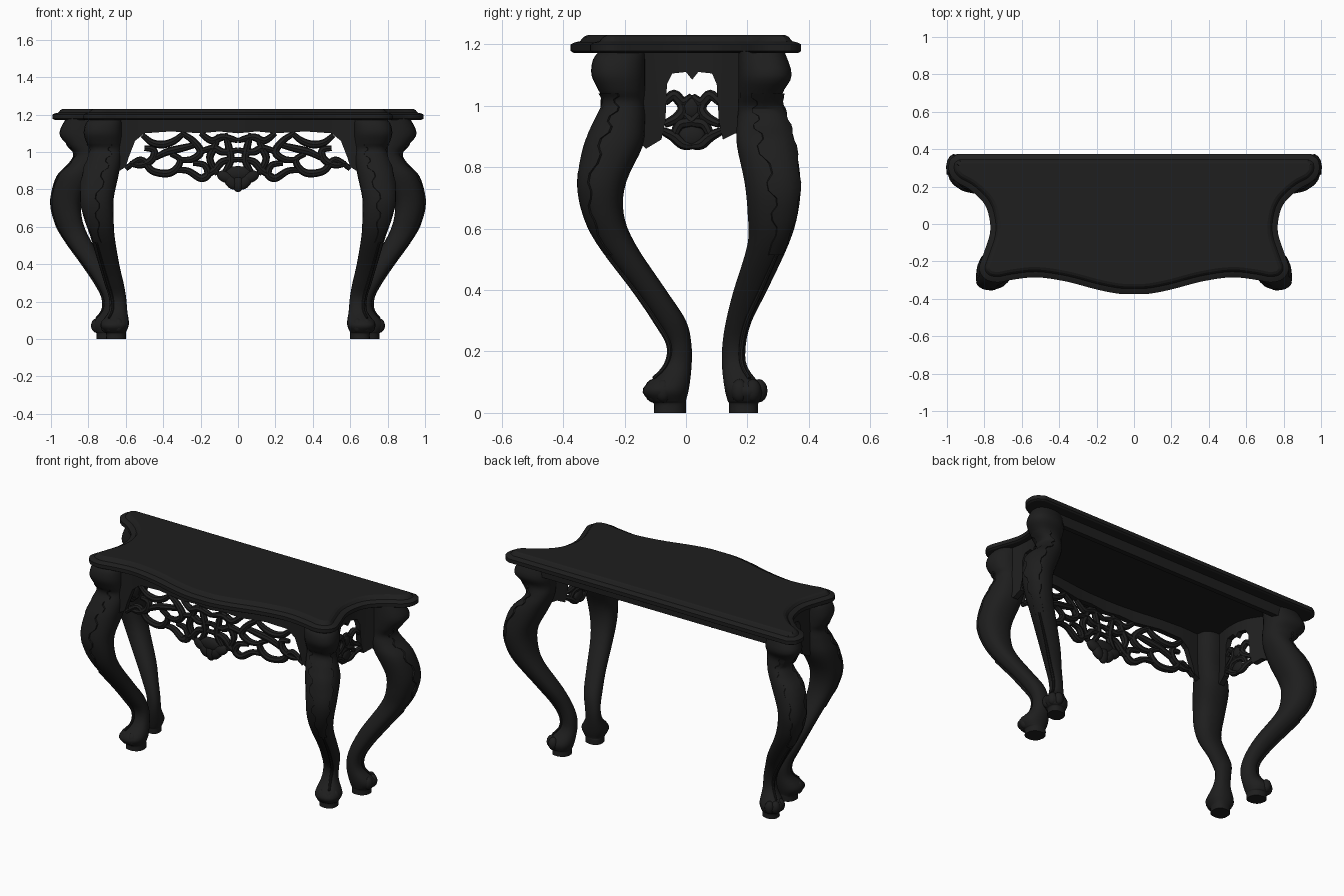
import bpy, bmesh, math
from mathutils import Vector

cube = bpy.data.objects.get("Cube")
if cube:
    bpy.data.objects.remove(cube, do_unlink=True)

ebony = bpy.data.materials.new("black_lacquered_wood")
ebony.use_nodes = True
color = (0.013, 0.013, 0.013, 1)
ebony.diffuse_color = color
ebony.node_tree.nodes["Principled BSDF"].inputs["Base Color"].default_value = color


def smooth_path(pts, steps):
    """Catmull-Rom through points of any dimension."""
    pts = [Vector(p) for p in pts]
    out = []
    for i in range(len(pts) - 1):
        a, b, c, d = pts[max(i - 1, 0)], pts[i], pts[i + 1], pts[min(i + 2, len(pts) - 1)]
        for k in range(steps):
            t = k / steps
            out.append(b + (c - a) * (t / 2) + (a * 2 - b * 5 + c * 4 - d) * (t * t / 2)
                       + (b * 3 - a - c * 3 + d) * (t ** 3 / 2))
    return out + [pts[-1]]


def finish(obj, mirror=False, angle=40):
    bpy.ops.object.select_all(action='DESELECT')
    obj.select_set(True)
    bpy.context.view_layer.objects.active = obj
    if not obj.data.materials:
        obj.data.materials.append(ebony)
    bpy.ops.object.shade_smooth_by_angle(angle=math.radians(angle))
    if mirror:
        obj.modifiers.new("mirror", 'MIRROR').use_mirror_merge = False
    return obj


def loft(name, rows, closed=True, caps=True, mirror=False, angle=40):
    """Skin a list of equal-length point rows."""
    bm = bmesh.new()
    grid = [[bm.verts.new(p) for p in row] for row in rows]
    n = len(grid[0])
    for a, b in zip(grid, grid[1:]):
        for i in range(n if closed else n - 1):
            j = (i + 1) % n
            bm.faces.new((a[i], a[j], b[j], b[i]))
    if caps:
        bm.faces.new(grid[0])
        bm.faces.new(grid[-1])
    bmesh.ops.recalc_face_normals(bm, faces=bm.faces)
    mesh = bpy.data.meshes.new(name)
    bm.to_mesh(mesh)
    bm.free()
    obj = bpy.data.objects.new(name, mesh)
    bpy.context.collection.objects.link(obj)
    return finish(obj, mirror, angle)


def tubes(name, paths, radius):
    """Round carved strands along smooth paths, mirrored left and right."""
    curve = bpy.data.curves.new(name, 'CURVE')
    curve.dimensions = '3D'
    curve.bevel_depth = radius
    curve.bevel_resolution = 2
    curve.use_fill_caps = True
    for path in paths:
        pts = smooth_path(path, 5)
        spline = curve.splines.new('POLY')
        spline.points.add(len(pts) - 1)
        for i, (point, p) in enumerate(zip(spline.points, pts)):
            point.co = (*p, 1)
            point.radius = 0.75 + 0.4 * math.sin(math.pi * i / (len(pts) - 1))
    obj = bpy.data.objects.new(name, curve)
    bpy.context.collection.objects.link(obj)
    bpy.ops.object.select_all(action='DESELECT')
    obj.select_set(True)
    bpy.context.view_layer.objects.active = obj
    bpy.ops.object.convert(target='MESH')
    return finish(bpy.context.view_layer.objects.active, True)


def blob(name, loc, scale, tilt=0, mirror=False):
    bpy.ops.mesh.primitive_uv_sphere_add(segments=14, ring_count=8, location=loc)
    obj = bpy.context.object
    obj.name = name
    obj.scale = scale
    obj.rotation_euler = (0, tilt, 0)
    bpy.ops.object.transform_apply(location=True, rotation=True, scale=True)
    return finish(obj, mirror)


# Tabletop: serpentine outline with a stepped, moulded edge
half = smooth_path([(0, -.375), (.08, -.373), (.2, -.35), (.36, -.308), (.52, -.285), (.65, -.298),
                    (.73, -.312), (.795, -.295), (.828, -.24), (.805, -.16), (.77, -.05), (.775, .04),
                    (.805, .115), (.88, .185), (.95, .225), (.988, .275), (.985, .34), (.94, .375)], 4)
half.append(Vector((0, .375)))
outline = half + [Vector((-p.x, p.y)) for p in reversed(half[1:-1])]


def inset(d, z):
    row = []
    for i, p in enumerate(outline):
        t = (outline[(i + 1) % len(outline)] - p).normalized() + (p - outline[i - 1]).normalized()
        t.normalize()
        row.append((p.x - t.y * d, p.y + t.x * d, z))
    return row


loft("tabletop", [inset(d, z) for d, z in [(.01, 1.172), (0, 1.178), (0, 1.2), (.012, 1.206),
                                           (.03, 1.21), (.042, 1.224), (.055, 1.23)]], angle=18)

# Cabriole legs: rows of height, x range and y range
front_rows = [(1.18, .62, .79, -.28, -.13), (1.15, .62, .815, -.303, -.13), (1.1, .62, .825, -.308, -.13),
              (1.05, .62, .81, -.285, -.13), (1.01, .62, .79, -.268, -.13), (.95, .625, .81, -.295, -.13),
              (.87, .64, .835, -.328, -.14), (.75, .665, .845, -.349, -.195), (.65, .665, .825, -.332, -.203),
              (.55, .66, .79, -.285, -.165), (.4, .635, .745, -.17, -.065), (.3, .612, .715, -.1, 0),
              (.22, .598, .69, -.055, .018), (.15, .592, .69, -.07, .018), (.08, .583, .735, -.14, .01),
              (.04, .598, .715, -.12, 0), (.03, .6, .705, -.105, 0), (0, .6, .705, -.105, 0)]
back_rows = [(1.18, .73, .92, .17, .32), (1.1, .73, .955, .17, .345), (1.04, .73, .915, .17, .315),
             (.99, .735, .875, .17, .32), (.94, .75, .9, .165, .338), (.87, .78, .965, .165, .358),
             (.75, .835, .998, .19, .374), (.65, .835, .985, .2, .365), (.55, .8, .94, .2, .335),
             (.4, .71, .83, .155, .265), (.3, .665, .76, .13, .215), (.22, .642, .72, .118, .195),
             (.15, .638, .725, .117, .2), (.08, .64, .785, .125, .25), (.04, .652, .77, .135, .245),
             (.03, .657, .757, .14, .235), (0, .657, .757, .14, .235)]


def leg_point(row, angle, skew, off=0):
    """Point on an oval section leaning towards the table corner."""
    z, x0, x1, y0, y1 = row
    c, s = math.cos(angle), math.sin(angle + skew)
    px = math.copysign(abs(c) ** .85, c) * ((x1 - x0) / 2 + off)
    py = math.copysign(abs(s) ** .85, s) * ((y1 - y0) / 2 + off)
    return Vector(((x0 + x1) / 2 + px, (y0 + y1) / 2 + py, z))


for side, rows, facing, skew in (("front", front_rows, -1, -.08), ("back", back_rows, .4, .15)):
    dense = smooth_path(rows, 4)
    loft(side + "_legs", [[leg_point(r, math.tau * i / 20, skew) for i in range(20)] for r in dense],
         mirror=True)
    # Jagged acanthus leaf raised on the knee
    knee = [r for r in dense if .5 < r[0] < 1.04]
    leaf = []
    for i, r in enumerate(knee):
        spread = (.95 if i % 4 < 2 else .7) * (1 - .6 * (i / len(knee)) ** 2)
        leaf.append([leg_point(r, facing + spread * k, skew, .006 if abs(k) < 1 else -.004)
                     for k in (-1, -.93, -.5, 0, .5, .93, 1)])
    loft(side + "_knee_leaves", leaf, closed=False, caps=False, mirror=True, angle=30)
    # Thin stem running from the leaf down to the paw
    stem = [leg_point(r, facing, skew, .005) for r in dense if .1 < r[0] < .52]
    tubes(side + "_leg_stems", [stem], .008)
    # Paw toes
    for k in (-1, 0, 1):
        p = leg_point(rows[-1], facing + k * .75, skew, .004)
        blob(side + "_toes", (p.x, p.y, .072), (.028, .028, .038), mirror=True)

# Plan curves that the aprons follow
front_plan = smooth_path([(0, -.258), (.1, -.256), (.2, -.248), (.36, -.228), (.5, -.218), (.66, -.225)], 6)
side_plan = smooth_path([(-.2, .74), (-.05, .715), (.05, .72), (.12, .75), (.22, .82)], 6)


def lookup(plan, u):
    for a, b in zip(plan, plan[1:]):
        if u <= b.x:
            return a.y + (b.y - a.y) * (u - a.x) / (b.x - a.x)
    return plan[-1].y


def on_front(u, z, d=0):
    return Vector((u, lookup(front_plan, abs(u)) + d, z))


def on_side(u, z, d=0):
    return Vector((lookup(side_plan, u) + d, u, z))


def apron(name, place, lower_edge, thick, mirror=False):
    loft(name, [[place(u, 1.178, -thick), place(u, 1.178, thick), place(u, z, thick), place(u, z, -thick)]
                for u, z in lower_edge], mirror=mirror, angle=30)


# Aprons with shaped lower edges
edge = [(0, 1.1), (.1, 1.11), (.2, 1.1), (.36, 1.11), (.5, 1.1), (.55, 1.06), (.585, .97), (.6, .92), (.65, .89)]
apron("front_apron", on_front, [(-u, z) for u, z in edge[:0:-1]] + edge, .016)
apron("side_aprons", on_side, [(-.17, .9), (-.13, .86), (-.08, .89), (-.067, .95), (-.062, 1.07), (-.045, 1.105),
                               (0, 1.11), (.02, 1.085), (.04, 1.11), (.085, 1.105), (.1, 1.07), (.107, .95),
                               (.12, .89), (.16, .91), (.2, .9)], .016, mirror=True)

# Pierced scrollwork under the front apron
scrolls = [[(.51, 1.09), (.46, 1.05), (.4, 1.04), (.34, 1.06), (.29, 1.1)],
           [(.6, .91), (.52, .96), (.46, .9), (.38, .885), (.33, .91), (.31, .96), (.36, .99)],
           [(.58, .94), (.52, .93), (.46, .96), (.45, 1.01), (.5, 1.02)],
           [(.34, .9), (.27, .9), (.2, .86), (.16, .88), (.18, .93), (.24, .94)],
           [(.2, .86), (.13, .9), (.08, .95), (0, .96)],
           [(.3, 1.1), (.24, 1.06), (.2, 1), (.25, .96), (.32, .96)],
           [(.2, 1.1), (.14, 1.06), (.08, 1.08), (0, 1.06)],
           [(.21, 1), (.13, 1.02), (.08, 1), (0, 1.01)],
           [(.22, 1.04), (.3, 1.02), (.38, 1), (.46, .96)],
           [(.11, .88), (.15, .96), (.13, 1.02), (.1, 1.09)],
           [(.07, 1.1), (.05, 1.03), (.04, .95), (.08, .88)]]
tubes("front_scrollwork", [[on_front(u, z) for u, z in s] for s in scrolls], .018)

# Shell at the centre of the front
for k in range(-2, 3):
    a = k * .6
    blob("shell_lobe", (math.sin(a) * .07, -.26, .885 - math.cos(a) * .05), (.032, .024, .05), tilt=a)
blob("shell_heart", (0, -.26, .885), (.08, .022, .04))

# Pierced scrollwork under the side aprons
side_scrolls = [[(.09, 1.01), (.06, 1.035), (.03, 1.01), (0, 1.03)],
                [(.09, .94), (.05, .96), (.03, .99), (.05, 1.03)],
                [(.1, .92), (.06, .9), (.03, .875), (0, .87)],
                [(.06, .9), (.04, .94), (0, .95), (-.03, .98)]]
tubes("side_scrollwork", [[on_side(.02 + m * u, z) for u, z in s] for s in side_scrolls for m in (1, -1)], .016)
blob("side_pendants", on_side(.02, .9), (.015, .045, .035), mirror=True)
blob("side_rosettes", on_side(.02, .995), (.018, .035, .04), mirror=True)

# Straight rail across the back
loft("back_rail", [[(x, .28, 1.11), (x, .31, 1.11), (x, .31, 1.178), (x, .28, 1.178)] for x in (-.86, .86)])
